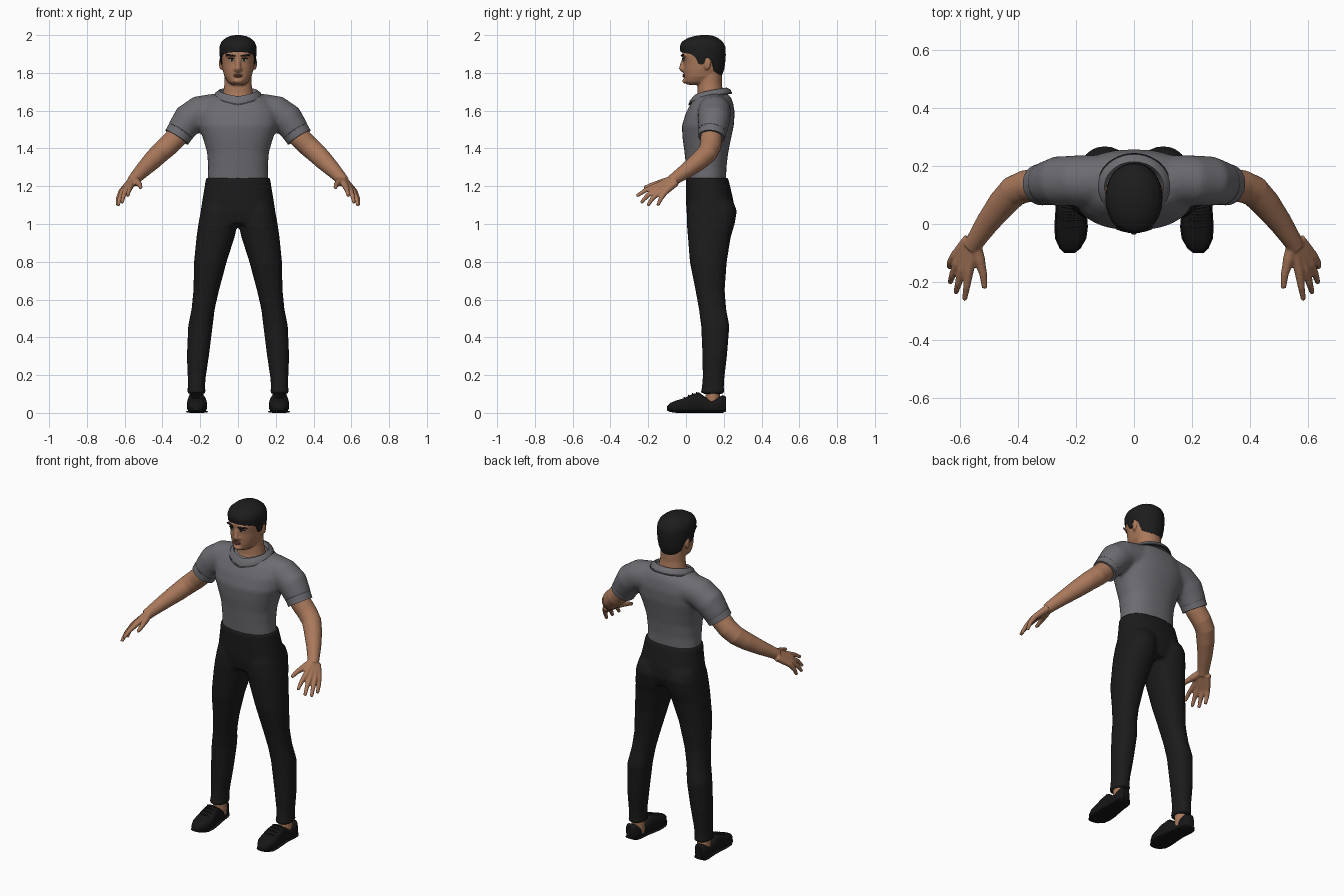
import bpy, bmesh, math
from mathutils import Vector, Matrix

if "Cube" in bpy.data.objects:
    bpy.data.objects.remove(bpy.data.objects["Cube"])


def material(name, r, g, b):
    m = bpy.data.materials.new(name)
    m.use_nodes = True
    m.diffuse_color = (r, g, b, 1)
    bsdf = m.node_tree.nodes["Principled BSDF"]
    bsdf.inputs["Base Color"].default_value = (r, g, b, 1)
    bsdf.inputs["Roughness"].default_value = 0.8
    return m


SKIN = material("tan skin", .40, .19, .105)
HAIR = material("black hair", .012, .012, .012)
SHIRT = material("grey cotton", .15, .15, .165)
SEAM = material("dark grey seam", .05, .05, .055)
CLOTH = material("black trousers", .011, .011, .011)
SHOE = material("black leather", .008, .008, .008)
WHITE = material("eye white", .45, .42, .40)
LIP = material("brown lips", .22, .085, .055)


# ---------- helpers ----------
def lookup(table, key):
    """Interpolate the rows of a table sorted by its first column."""
    for lo, hi in zip(table, table[1:]):
        if key <= hi[0]:
            t = max(0, (key - lo[0]) / (hi[0] - lo[0]))
            return [a + (b - a) * t for a, b in zip(lo[1:], hi[1:])]
    return list(table[-1][1:])


def power(v, p):
    return math.copysign(abs(v) ** (2 / p), v)


def section(x0, x1, yf, yb, z, a, p=2.3):
    """Point on a horizontal superellipse; angle 0 is the front."""
    return Vector(((x0 + x1) / 2 + (x1 - x0) / 2 * power(math.sin(a), p),
                   (yf + yb) / 2 - (yb - yf) / 2 * power(math.cos(a), p), z))


def angles(n):
    return [2 * math.pi * i / n for i in range(n)]


def loft(bm, rings, closed=False):
    rows = [[bm.verts.new(p) for p in ring] for ring in rings]
    n = len(rows[0])
    for a, b in zip(rows, rows[1:] + (rows[:1] if closed else [])):
        for i in range(n):
            bm.faces.new((a[i], a[(i + 1) % n], b[(i + 1) % n], b[i]))
    if not closed:
        bm.faces.new(rows[0][::-1])
        bm.faces.new(rows[-1])


def body(bm, table, n=40, p=2.3):
    """Stack of rings, each row being z, half width, front y, back y."""
    loft(bm, [[section(-w, w, f, b, z, a, p) for a in angles(n)] for z, w, f, b in table])


def tube(bm, path, n=20):
    """Round limb through rows of x, y, z, radius."""
    pts = [Vector(q[:3]) for q in path]
    rings = []
    for i, q in enumerate(path):
        d = (pts[min(i + 1, len(pts) - 1)] - pts[max(i - 1, 0)]).normalized()
        u = d.cross(Vector((.3, 1, .1))).normalized()
        v = d.cross(u)
        rings.append([pts[i] + (u * math.cos(a) + v * math.sin(a)) * q[3] for a in angles(n)])
    loft(bm, rings)


def blob(bm, centre, size, turn=0, tilt=0):
    m = (Matrix.Translation(centre) @ Matrix.Rotation(turn, 4, "Z")
         @ Matrix.Rotation(tilt, 4, "Y") @ Matrix.Diagonal((*size, 1)))
    bmesh.ops.create_uvsphere(bm, u_segments=16, v_segments=10, radius=1, matrix=m)


def finish(name, bm, mat, voxel=0, soften=4, mirror=False):
    bmesh.ops.recalc_face_normals(bm, faces=bm.faces)
    me = bpy.data.meshes.new(name)
    bm.to_mesh(me)
    bm.free()
    me.materials.append(mat)
    me.shade_smooth()
    me.set_sharp_from_angle(angle=math.radians(50))
    ob = bpy.data.objects.new(name, me)
    bpy.context.collection.objects.link(ob)
    if voxel:
        r = ob.modifiers.new("blend", "REMESH")
        r.mode, r.voxel_size, r.use_smooth_shade = "VOXEL", voxel, True
        s = ob.modifiers.new("soften", "SMOOTH")
        s.factor, s.iterations = .5, soften
    if mirror:
        ob.modifiers.new("mirror", "MIRROR")
    return ob


def mirrored(x, s):
    return [(s * q[0], *q[1:]) for q in x]


# ---------- shirt ----------
SLEEVE = [(.08, .15, 1.605, .088), (.14, .15, 1.60, .088), (.205, .15, 1.592, .087),
          (.262, .148, 1.553, .086), (.295, .142, 1.505, .077), (.32, .136, 1.462, .069)]
bm = bmesh.new()
body(bm, [(1.215, .162, .008, .212), (1.30, .158, .0, .214), (1.38, .164, -.008, .224),
          (1.45, .184, -.018, .238), (1.52, .21, -.022, .253), (1.59, .215, .0, .258),
          (1.64, .185, .026, .25), (1.67, .15, .045, .238), (1.69, .11, .075, .22)])
for s in (1, -1):
    tube(bm, mirrored(SLEEVE, s), 28)
finish("shirt", bm, SHIRT, .011, 6)

bm = bmesh.new()
tube(bm, [(.305, .139, 1.489, .073), (.324, .135, 1.459, .071)], 28)
finish("sleeve_cuff", bm, SHIRT, mirror=True)
bm = bmesh.new()
tube(bm, [(.301, .140, 1.495, .0738), (.305, .139, 1.489, .0738)], 28)
finish("sleeve_seam", bm, SEAM, mirror=True)


def neck_ring(w, yf, yb, zf, zb):
    return [section(-w, w, yf, yb, zf + (zb - zf) * ((1 - math.cos(a)) / 2) ** .55, a, 2)
            for a in angles(40)]


bm = bmesh.new()
loft(bm, [neck_ring(.126, .016, .242, 1.632, 1.695), neck_ring(.122, .018, .236, 1.648, 1.712),
          neck_ring(.102, .04, .215, 1.676, 1.722), neck_ring(.094, .05, .205, 1.655, 1.70)], True)
finish("shirt_collar", bm, SHIRT)
bm = bmesh.new()
loft(bm, [neck_ring(.129, .012, .245, 1.628, 1.69), neck_ring(.127, .014, .243, 1.637, 1.70),
          neck_ring(.115, .03, .23, 1.632, 1.69)], True)
finish("collar_seam", bm, SEAM)

# ---------- trousers ----------
LEG = [(1.12, .01, .185, .02, .25), (1.07, .004, .197, .006, .27), (1.0, .002, .21, .004, .258),
       (.93, .018, .22, .01, .237), (.8, .06, .233, .02, .216), (.65, .1, .236, .05, .205),
       (.55, .123, .246, .068, .213), (.46, .134, .264, .08, .23), (.3, .154, .271, .087, .217),
       (.18, .172, .266, .088, .203), (.13, .174, .266, .083, .2), (.1, .168, .272, .074, .206)]
bm = bmesh.new()
body(bm, [(1.245, .17, .0, .222), (1.19, .178, .0, .236), (1.12, .19, .0, .252),
          (1.06, .199, .003, .255), (1.0, .19, .015, .235)])
for s in (1, -1):
    loft(bm, [[section(s * i, s * o, f, b, z, a, 2.2) for a in angles(28)]
              for z, i, o, f, b in LEG])
finish("trousers", bm, CLOTH, .011, 4)

# ---------- arms and hands ----------
bm = bmesh.new()
tube(bm, [(.28, .14, 1.53, .055), (.33, .134, 1.455, .058), (.375, .13, 1.41, .056),
          (.415, .113, 1.375, .054), (.455, .07, 1.335, .05), (.505, .005, 1.285, .041),
          (.545, -.055, 1.243, .033), (.56, -.08, 1.225, .03)])
FINGERS = [[(.57, -.165, 1.198), (.577, -.215, 1.178), (.585, -.262, 1.148)],
           [(.592, -.158, 1.183), (.606, -.205, 1.15), (.615, -.238, 1.112)],
           [(.61, -.138, 1.173), (.627, -.178, 1.135), (.635, -.203, 1.097)],
           [(.62, -.112, 1.168), (.634, -.133, 1.135), (.637, -.15, 1.098)]]
for i, (knuckle, mid, tip) in enumerate(FINGERS):
    wrist = (.55 + .007 * i, -.075 + .007 * i, 1.232 - .004 * i)
    tube(bm, [(*wrist, .021), (*knuckle, .0165), (*mid, .0125), (*tip, .009)], 12)
tube(bm, [(.548, -.07, 1.235, .022), (.533, -.125, 1.22, .02), (.52, -.175, 1.208, .014),
          (.515, -.222, 1.192, .01)], 12)
finish("arms", bm, SKIN, .005, 4, True)

# ---------- head and neck ----------
HEAD = [(1.737, .034, .008, .09), (1.752, .054, -.006, .13), (1.78, .072, -.01, .175),
        (1.815, .081, -.012, .188), (1.85, .085, -.012, .195), (1.89, .089, -.02, .198),
        (1.93, .088, -.018, .196), (1.965, .066, .015, .165), (1.985, .03, .06, .12)]


def face_point(a, z, out=0.0):
    w, f, b = lookup(HEAD, z)
    return section(-w - out, w + out, f - out, b + out, z, a)


bm = bmesh.new()
body(bm, HEAD)
body(bm, [(1.62, .11, .05, .21), (1.66, .098, .05, .21), (1.69, .08, .06, .198),
          (1.74, .072, .062, .19), (1.80, .07, .06, .19)], 32, 2)
tube(bm, [(0, -.006, 1.882, .012), (0, -.019, 1.845, .013), (0, -.024, 1.824, .015),
          (0, -.012, 1.812, .015)], 12)
blob(bm, (0, -.004, 1.757), (.026, .016, .014))
for s in (1, -1):
    blob(bm, (s * .013, -.014, 1.82), (.010, .012, .009))
    blob(bm, face_point(s * .4, 1.892), (.03, .010, .009), s * .25)
    blob(bm, (s * .089, .112, 1.85), (.011, .021, .035), -s * .3)
finish("head", bm, SKIN, .006, 3)

for part, mat, z, a, size, out, tilt in (
        ("eye", WHITE, 1.868, .33, (.015, .004, .0065), .001, 0),
        ("iris", HAIR, 1.869, .31, (.0065, .004, .0065), .003, 0),
        ("eyelid", HAIR, 1.876, .35, (.018, .004, .003), .003, .1),
        ("eyebrow", HAIR, 1.893, .38, (.028, .006, .0055), .007, -.12)):
    bm = bmesh.new()
    blob(bm, face_point(a, z, out), size, .25, tilt)
    finish(part, bm, mat, mirror=True)
bm = bmesh.new()
blob(bm, (0, -.011, 1.789), (.026, .007, .0045))
blob(bm, (0, -.011, 1.781), (.021, .007, .005))
finish("lips", bm, LIP)

# ---------- hair ----------
CROWN = [(1.78, .07, .0, .188), (1.82, .087, -.01, .203), (1.86, .094, -.016, .208),
         (1.90, .098, -.028, .211), (1.94, .098, -.033, .208), (1.965, .088, -.022, .195),
         (1.985, .065, .01, .17), (1.995, .042, .045, .15), (2.0, .016, .08, .12)]
HAIRLINE = [(0, 1.912), (.5, 1.908), (1.0, 1.9), (1.2, 1.885), (1.32, 1.845), (1.55, 1.845),
            (1.65, 1.88), (1.9, 1.87), (2.1, 1.81), (2.5, 1.79), (3.15, 1.785)]


def hair_point(a, v, shrink=0.0):
    low = lookup(HAIRLINE, min(a, 2 * math.pi - a))[0]
    z = low + (2 - low) * v
    w, f, b = lookup(CROWN, z)
    return section(-w + shrink, w - shrink, f + shrink, b - shrink, z, a, 2.1)


bm = bmesh.new()
rows = 16
loft(bm, [[hair_point(a, 0, .03) for a in angles(72)]]
     + [[hair_point(a, 1 - (1 - i / rows) ** 1.5) for a in angles(72)] for i in range(rows + 1)])
finish("hair", bm, HAIR)

# ---------- shoes and ankles ----------
LAST = [(-.1, .014, .012, .035), (-.085, .032, .005, .052), (-.05, .05, .0, .066),
        (-.01, .054, .0, .078), (.03, .051, .0, .098), (.07, .046, .0, .108),
        (.1, .042, .0, .085), (.135, .041, .0, .066), (.17, .041, .0, .082),
        (.195, .035, .0, .094), (.212, .02, .008, .085)]


def shoe_ring(y, w, low, top):
    cx = .225 - .008 * math.cos(y * 12)
    return [(cx + w * power(math.sin(a), 2.8), y,
             (low + top) / 2 + (top - low) / 2 * power(math.cos(a), 2.8)) for a in angles(24)]


bm = bmesh.new()
loft(bm, [shoe_ring(*row) for row in LAST])
finish("shoe", bm, SHOE, mirror=True)
bm = bmesh.new()
loft(bm, [shoe_ring(y, w + .004, low, low + .013) for y, w, low, top in LAST])
finish("shoe_sole", bm, SHOE, mirror=True)
bm = bmesh.new()
for i in range(4):
    y = -.005 + .022 * i
    z = lookup(LAST, y)[2]
    tube(bm, [(.192, y, z - .004, .004), (.22, y - .004, z + .001, .004),
              (.248, y, z - .004, .004)], 8)
finish("shoe_laces", bm, HAIR, mirror=True)
bm = bmesh.new()
tube(bm, [(.22, .142, .03, .036), (.22, .142, .08, .038), (.22, .142, .14, .036)])
finish("ankle", bm, SKIN, mirror=True)
